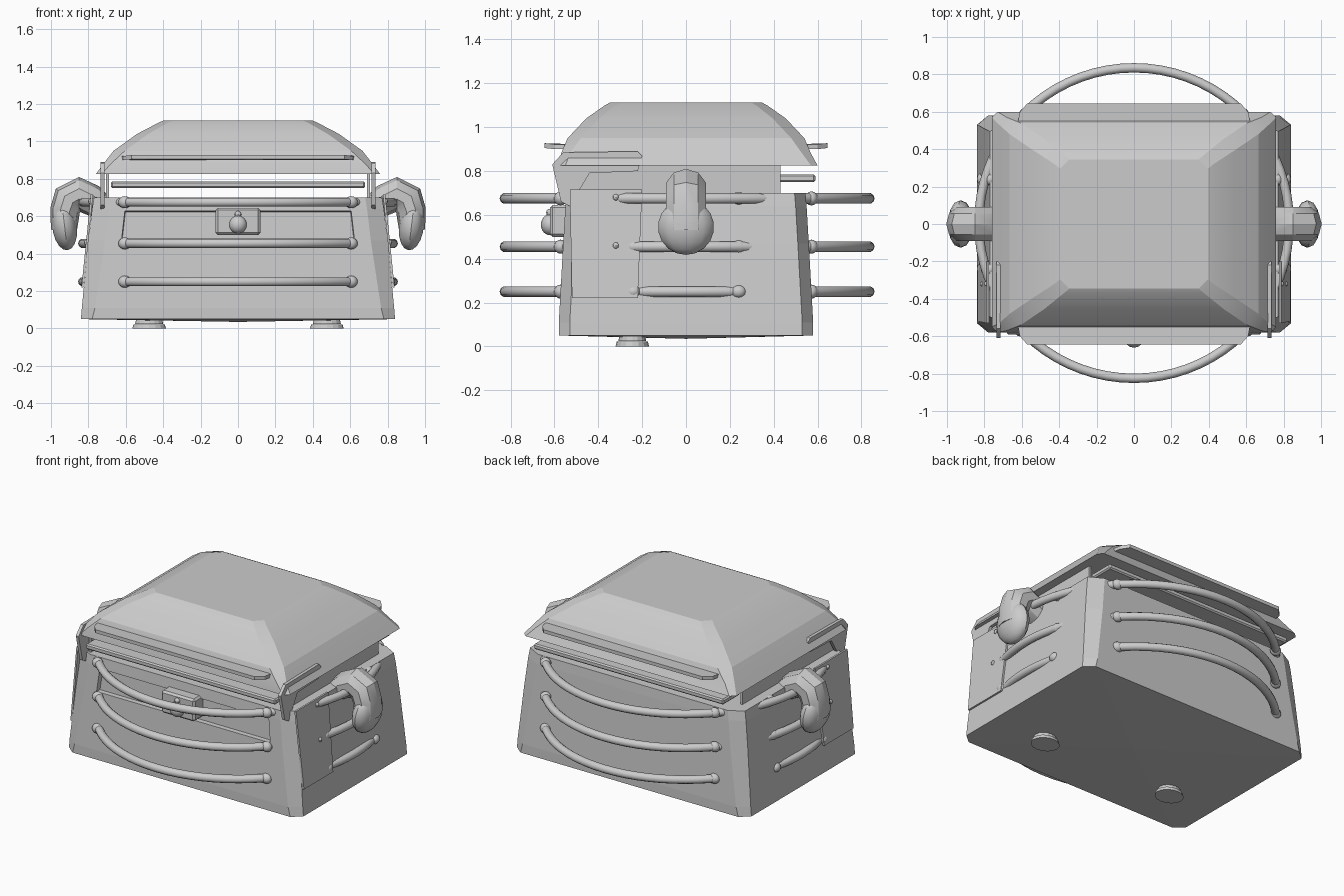
import bpy, bmesh, math
from mathutils import Vector, Matrix

if "Cube" in bpy.data.objects:
    bpy.data.objects.remove(bpy.data.objects["Cube"], do_unlink=True)

grey = bpy.data.materials.new("light_grey")
grey.use_nodes = True
COLOR = (0.6, 0.6, 0.6, 1)
grey.diffuse_color = COLOR
grey.node_tree.nodes["Principled BSDF"].inputs["Base Color"].default_value = COLOR


def finish(name, bm, smooth=0):
    bmesh.ops.recalc_face_normals(bm, faces=bm.faces)
    mesh = bpy.data.meshes.new(name)
    bm.to_mesh(mesh)
    bm.free()
    mesh.materials.append(grey)
    ob = bpy.data.objects.new(name, mesh)
    bpy.context.collection.objects.link(ob)
    if smooth:
        bpy.ops.object.select_all(action='DESELECT')
        ob.select_set(True)
        bpy.context.view_layer.objects.active = ob
        bpy.ops.object.shade_smooth_by_angle(angle=math.radians(smooth))
    return ob


def loft(bm, rings, cap=True):
    rows = [[bm.verts.new(p) for p in ring] for ring in rings]
    n = len(rows[0])
    for a, b in zip(rows, rows[1:]):
        for i in range(n):
            j = (i + 1) % n
            bm.faces.new((a[i], a[j], b[j], b[i]))
    if cap:
        bm.faces.new(rows[0][::-1])
        bm.faces.new(rows[-1])
    return rows


def cut_rect(z, hx, hy, cx, cy, y0=0):
    """Rectangle with cut corners at height z."""
    pts = []
    for sx, sy in ((1, 1), (-1, 1), (-1, -1), (1, -1)):
        pair = [(sx * hx, sy * (hy - cy)), (sx * (hx - cx), sy * hy)]
        if sx * sy < 0:
            pair.reverse()
        pts += [(x, y + y0, z) for x, y in pair]
    return pts


def box(name, x, y, z, bevel=0):
    bm = bmesh.new()
    bmesh.ops.create_cube(bm, size=1)
    for v in bm.verts:
        v.co = Vector([(r[0] + r[1]) / 2 + c * (r[1] - r[0]) for c, r in zip(v.co, (x, y, z))])
    if bevel:
        bmesh.ops.bevel(bm, geom=bm.edges[:], offset=bevel, segments=1, affect='EDGES')
    return finish(name, bm)


def ball(name, center, radii, tilt=0, seg=12):
    bm = bmesh.new()
    bmesh.ops.create_uvsphere(bm, u_segments=seg, v_segments=seg // 2 + 2, radius=1)
    m = Matrix.Translation(center) @ Matrix.Rotation(tilt, 4, 'Y') @ Matrix.Diagonal((*radii, 1))
    bmesh.ops.transform(bm, matrix=m, verts=bm.verts)
    return finish(name, bm, 35)


def prism(name, outline, offset):
    """Closed outline extruded along an offset."""
    bm = bmesh.new()
    off = Vector(offset)
    loft(bm, [[Vector(p) for p in outline], [Vector(p) + off for p in outline]])
    return finish(name, bm)


# Tapered body with cut corners, shallow pointed base and a recessed front panel
bm = bmesh.new()
rows = loft(bm, [cut_rect(0.05, 0.84, 0.58, 0.06, 0.05),
                 cut_rect(0.11, 0.835, 0.58, 0.07, 0.05),
                 cut_rect(0.47, 0.80, 0.56, 0.09, 0.05),
                 cut_rect(0.64, 0.78, 0.55, 0.09, 0.05),
                 cut_rect(0.70, 0.77, 0.545, 0.09, 0.05)])
bm.faces.ensure_lookup_table()
base = next(f for f in bm.faces if len(f.verts) == 8 and f.calc_center_median().z < 0.06)
bmesh.ops.poke(bm, faces=[base])
for v in bm.verts:
    if abs(v.co.x) < 0.01 and v.co.z < 0.1:
        v.co.z = 0.035
bmesh.ops.recalc_face_normals(bm, faces=bm.faces)
panel = [f for f in bm.faces if f.normal.y < -0.9 and 0.5 < f.calc_center_median().z < 0.6]
bmesh.ops.inset_region(bm, faces=panel, thickness=0.015)
for v in panel[0].verts:
    v.co.x *= 0.89
bmesh.ops.inset_region(bm, faces=panel, thickness=0.005, depth=-0.03)
finish("body", bm)

# Domed lid
bm = bmesh.new()
loft(bm, [cut_rect(0.825, 0.76, 0.59, 0.03, 0.03, 0.01),
          cut_rect(0.88, 0.72, 0.57, 0.04, 0.04),
          cut_rect(0.95, 0.665, 0.54, 0.06, 0.06),
          cut_rect(1.04, 0.54, 0.455, 0.06, 0.06),
          cut_rect(1.10, 0.425, 0.37, 0.05, 0.05),
          cut_rect(1.113, 0.395, 0.345, 0.05, 0.05)])
finish("lid", bm, 16)

# Hoop rails around the body, with end sockets on front and back
RAIL = 0.83
for k, z in enumerate((0.25, 0.455, 0.675)):
    bm = bmesh.new()
    n, m = 72, 10
    rings = []
    for i in range(n):
        a = math.tau * i / n
        ring = []
        for j in range(m):
            b = math.tau * j / m
            r = RAIL + 0.025 * math.cos(b)
            ring.append((r * math.cos(a), r * math.sin(a) + 0.005, z + 0.025 * math.sin(b)))
        rings.append(ring)
    loft(bm, rings + [rings[0]], cap=False)
    bmesh.ops.remove_doubles(bm, verts=bm.verts, dist=0.0001)
    finish(f"rail_{k}", bm, 50)
    for sx in (-1, 1):
        for sy in (-1, 1):
            ball("rail_socket", (sx * 0.605, sy * 0.572, z), (0.035, 0.03, 0.032))
            ball("side_rail_socket", (sx * (0.835 - 0.1 * z), sy * 0.24, z), (0.03, 0.035, 0.03))

# Shelves on the lid, and slabs in the gap below it
for sy, tag in ((-1, "front"), (1, "back")):
    prism(tag + "_shelf", [(-0.63, sy * 0.50, 0.90), (0.63, sy * 0.50, 0.90),
                           (0.61, sy * 0.60, 0.90), (0.57, sy * 0.645, 0.905),
                           (-0.57, sy * 0.645, 0.905), (-0.61, sy * 0.60, 0.90)], (0, 0, 0.022))
    box(tag + "_slab", (-0.68, 0.68), sorted((sy * 0.42, sy * 0.59)), (0.75, 0.785), 0.008)

for sx, side in ((1, "left"), (-1, "right")):
    # Wall and corner bracket holding the lid
    box(side + "_lid_support", sorted((sx * 0.69, sx * 0.705)), (-0.52, 0.43), (0.66, 0.84))
    prism(side + "_bracket", [(sx * 0.715, y, z) for y, z in
                              ((-0.61, 0.83), (-0.56, 0.885), (-0.22, 0.89), (-0.2, 0.87),
                               (-0.22, 0.80), (-0.44, 0.79), (-0.53, 0.64), (-0.57, 0.66))],
          (sx * 0.02, 0, 0))
    # Sloped side panel
    prism(side + "_side_panel", [(sx * 0.825, -0.52, 0.22), (sx * 0.825, -0.22, 0.22),
                                 (sx * 0.775, -0.2, 0.715), (sx * 0.775, -0.53, 0.715)],
          (sx * 0.012, 0, 0))
    for z in (0.46, 0.68):
        ball(side + "_bolt", (sx * (0.855 - 0.1 * z), -0.32, z), (0.015, 0.015, 0.015), seg=8)

    # Elbow pipe with flattened rounded end
    bm = bmesh.new()
    rings = []
    for x, z, ang, r in ((0.73, 0.65, 35, 0.07), (0.79, 0.69, 35, 0.085), (0.85, 0.72, 0, 0.09),
                         (0.905, 0.69, -50, 0.09), (0.925, 0.63, -80, 0.08), (0.93, 0.53, -90, 0.07)):
        a = math.radians(ang)
        up = Vector((-math.sin(a) * sx, 0, math.cos(a)))
        rings.append([Vector((sx * x, 0, z)) + r * up * math.cos(t)
                      + Vector((0, 0.095 * math.sin(t), 0))
                      for t in (math.tau * i / 10 for i in range(10))])
    loft(bm, rings)
    finish(side + "_elbow_pipe", bm, 30)
    ball(side + "_pipe_end", (sx * 0.927, 0, 0.545), (0.068, 0.128, 0.128), sx * 0.12, 14)

    # Round foot
    for z, r in ((0.01, 0.09), (0.035, 0.075)):
        bm = bmesh.new()
        bmesh.ops.create_cone(bm, cap_ends=True, segments=16, radius1=r, radius2=r * 0.93, depth=0.022,
                              matrix=Matrix.Translation((sx * 0.475, -0.245, z + 0.001))
                              @ Matrix.Diagonal((1, 0.85, 1, 1)))
        finish(side + "_foot", bm)

# Latch box and knob on the front
box("latch_box", (-0.12, 0.12), (-0.62, -0.52), (0.5, 0.645), 0.012)
ball("latch_knob", (0, -0.62, 0.555), (0.048, 0.042, 0.048), seg=14)
ball("latch_pin", (0, -0.62, 0.61), (0.018, 0.018, 0.018), seg=8)
